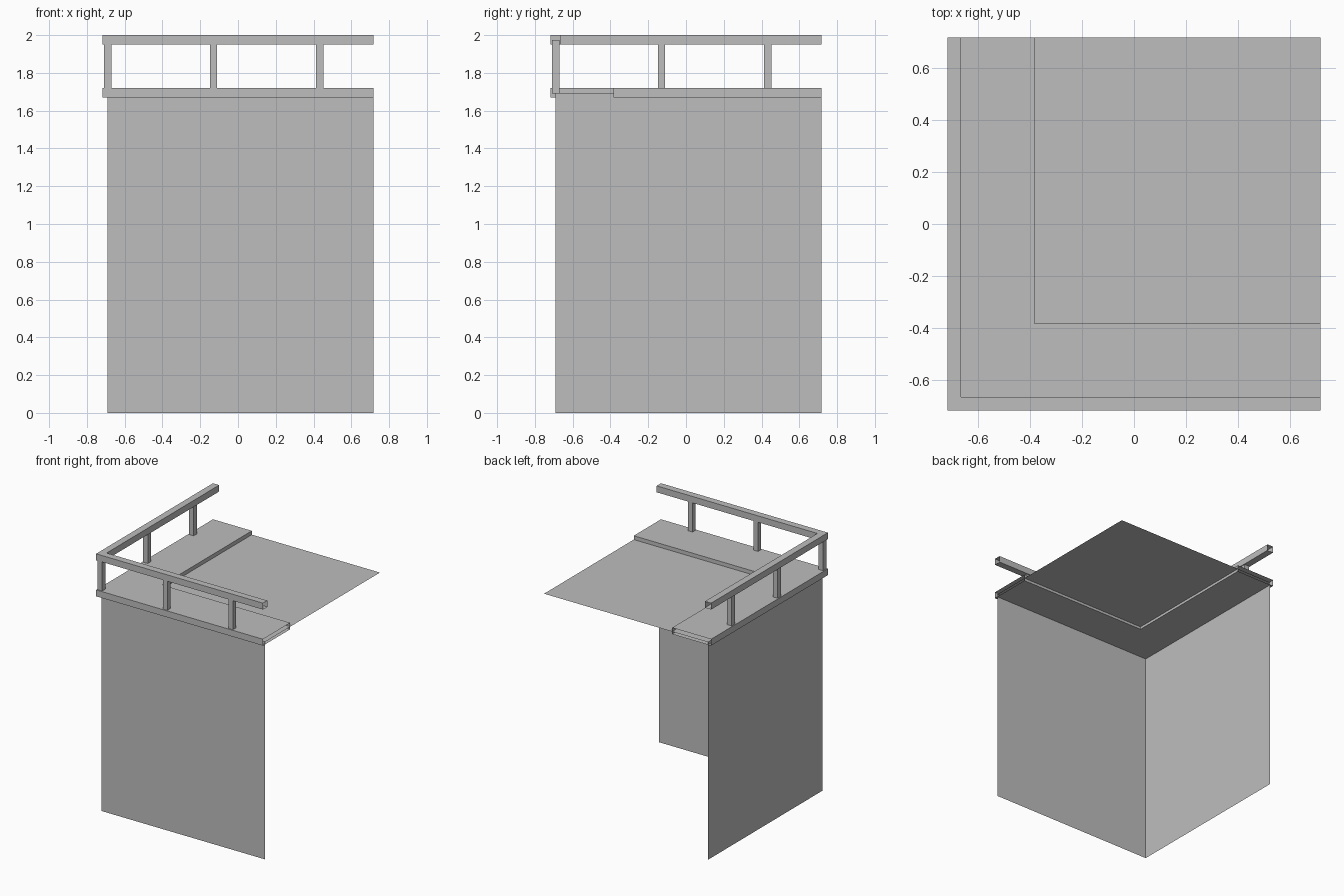
import bpy, bmesh

EDGE = 0.717          # half the footprint
WALL = -0.69          # plane of both walls
ROOF_Z = 1.69

old = bpy.data.objects.get("Cube")
if old:
    bpy.data.objects.remove(old, do_unlink=True)

grey = bpy.data.materials.new("light_grey")
grey.use_nodes = True
grey.diffuse_color = (0.515, 0.515, 0.515, 1)
grey.node_tree.nodes["Principled BSDF"].inputs["Base Color"].default_value = grey.diffuse_color


def finish(name, bm):
    mesh = bpy.data.meshes.new(name)
    bm.to_mesh(mesh)
    bm.free()
    mesh.materials.append(grey)
    obj = bpy.data.objects.new(name, mesh)
    bpy.context.collection.objects.link(obj)
    return obj


def sheet(name, corners):
    bm = bmesh.new()
    bm.faces.new([bm.verts.new(c) for c in corners])
    return finish(name, bm)


def corner_tube(name, outer, inner, low, high):
    """Open-ended rectangular tube, mitred round the front corner."""
    bm = bmesh.new()
    profile = [(outer, low), (inner, low), (inner, high), (outer, high)]
    rings = [[bm.verts.new(p) for p in ring] for ring in (
        [(EDGE, d, z) for d, z in profile],
        [(d, d, z) for d, z in profile],
        [(d, EDGE, z) for d, z in profile])]
    for a, b in zip(rings, rings[1:]):
        for i in range(4):
            j = (i + 1) % 4
            bm.faces.new((a[i], b[i], b[j], a[j]))
    # Make the outside face outwards: the top must point up
    bm.normal_update()
    top = max(bm.faces, key=lambda f: f.calc_center_median().z)
    if top.normal.z < 0:
        bmesh.ops.reverse_faces(bm, faces=bm.faces[:])
    return finish(name, bm)


def post(name, x, y, size=0.039, low=ROOF_Z, high=1.975):
    bm = bmesh.new()
    bmesh.ops.create_cube(bm, size=1)
    bmesh.ops.scale(bm, vec=(size, size, high - low), verts=bm.verts)
    bmesh.ops.translate(bm, vec=(x, y, (low + high) / 2), verts=bm.verts)
    return finish(name, bm)


# Walls and flat roof
sheet("front_wall", [(WALL, WALL, 0), (EDGE, WALL, 0),
                     (EDGE, WALL, ROOF_Z), (WALL, WALL, ROOF_Z)])
sheet("side_wall", [(WALL, EDGE, 0), (WALL, WALL, 0),
                    (WALL, WALL, ROOF_Z), (WALL, EDGE, ROOF_Z)])
sheet("roof", [(WALL, WALL, ROOF_Z), (EDGE, WALL, ROOF_Z),
               (EDGE, EDGE, ROOF_Z), (WALL, EDGE, ROOF_Z)])

# Raised ledge and handrail
corner_tube("roof_ledge", -EDGE, -0.383, 1.67, 1.72)
corner_tube("handrail", -EDGE, -0.664, 1.95, 2.0)

# Railing posts
post("corner_post", WALL, WALL)
for i, along in enumerate((-0.13, 0.433), 1):
    post(f"front_post_{i}", along, WALL)
    post(f"side_post_{i}", WALL, along)
